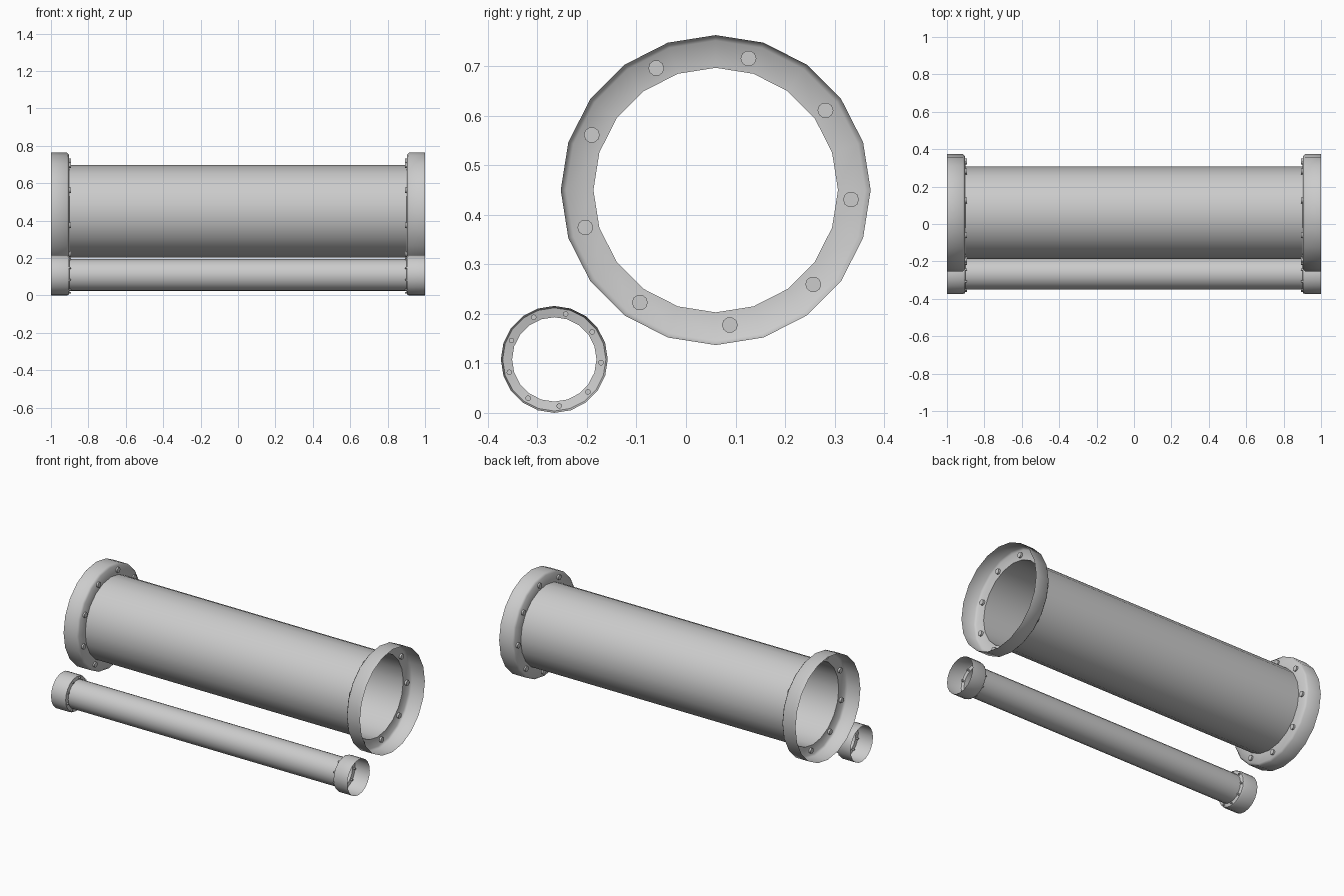
import bpy, bmesh
from math import cos, sin, tau, radians
from mathutils import Matrix

if "Cube" in bpy.data.objects:
    bpy.data.objects.remove(bpy.data.objects["Cube"])

SIDES = 20
BOLTS = 9
# Half profile of a pipe with a cupped flange: (x, radius) for the large pipe
PROFILE = [(1.0, 0.313), (0.914, 0.313), (0.904, 0.302), (0.9, 0.247)]


def finish(name, bm):
    mesh = bpy.data.meshes.new(name)
    bm.to_mesh(mesh)
    bm.free()
    obj = bpy.data.objects.new(name, mesh)
    bpy.context.collection.objects.link(obj)
    bpy.ops.object.select_all(action='DESELECT')
    obj.select_set(True)
    bpy.context.view_layer.objects.active = obj
    bpy.ops.object.shade_smooth_by_angle(angle=radians(55))
    return obj


def pipe(name, cy, cz, scale):
    # Open shell revolved around x, mirrored profile
    bm = bmesh.new()
    profile = [(-x, r) for x, r in PROFILE] + PROFILE[::-1]
    rings = [[bm.verts.new((x, cy + scale * r * cos(tau * j / SIDES),
                            cz + scale * r * sin(tau * j / SIDES)))
              for j in range(SIDES)] for x, r in profile]
    for a, b in zip(rings, rings[1:]):
        for j in range(SIDES):
            k = (j + 1) % SIDES
            bm.faces.new((a[j], a[k], b[k], b[j]))
    finish(name, bm)


def bolts(name, cy, cz, scale):
    # Ring of short studs through each flange plate
    bm = bmesh.new()
    for side in (-1, 1):
        for i in range(BOLTS):
            a = radians(-4) + tau * i / BOLTS
            place = Matrix.Translation((side * 0.903,
                                        cy + scale * 0.274 * cos(a),
                                        cz + scale * 0.274 * sin(a)))
            bmesh.ops.create_cone(bm, cap_ends=True, segments=10,
                                  radius1=0.016 * scale, radius2=0.016 * scale,
                                  depth=0.02,
                                  matrix=place @ Matrix.Rotation(radians(90), 4, 'Y'))
    finish(name, bm)


for label, cy, cz, scale in (("large", 0.06, 0.45, 1.0),
                             ("small", -0.266, 0.108, 0.345)):
    pipe(label + "_pipe", cy, cz, scale)
    bolts(label + "_flange_bolts", cy, cz, scale)
